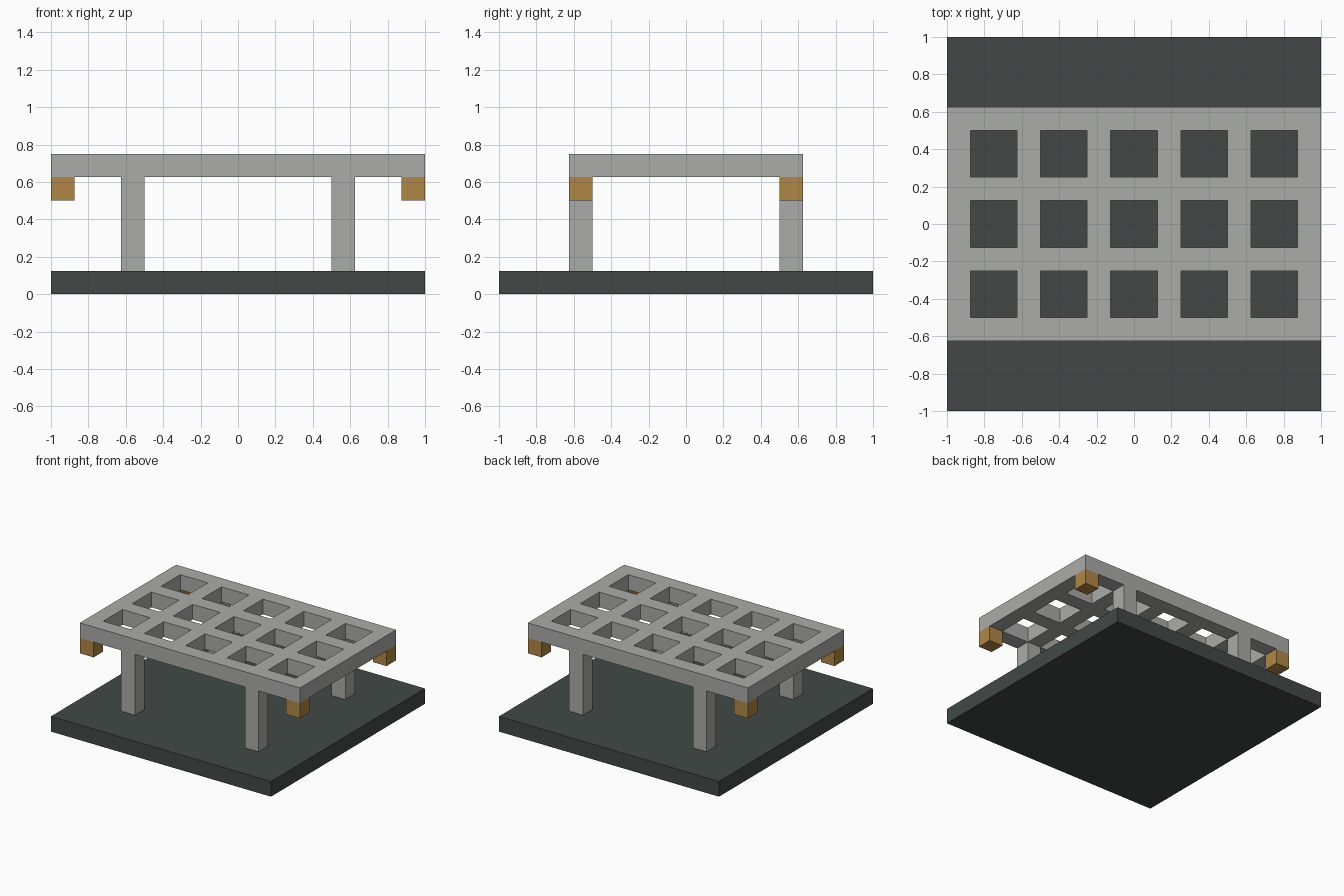
import bpy
import bmesh
from mathutils import Matrix

U = 0.125  # block size shared by all parts

cube = bpy.data.objects.get("Cube")
if cube:
    bpy.data.objects.remove(cube, do_unlink=True)


def material(name, rgb):
    mat = bpy.data.materials.new(name)
    mat.use_nodes = True
    mat.diffuse_color = (*rgb, 1)
    bsdf = next(n for n in mat.node_tree.nodes if n.type == "BSDF_PRINCIPLED")
    bsdf.inputs["Base Color"].default_value = (*rgb, 1)
    return mat


dark = material("dark slate", (0.054, 0.066, 0.063))
stone = material("light stone", (0.407, 0.407, 0.397))
amber = material("amber", (0.434, 0.242, 0.061))


def add_object(name, bm, mat):
    mesh = bpy.data.meshes.new(name)
    bm.to_mesh(mesh)
    bm.free()
    mesh.materials.append(mat)
    obj = bpy.data.objects.new(name, mesh)
    bpy.context.collection.objects.link(obj)
    return obj


def box(name, centre, size, mat):
    bm = bmesh.new()
    bmesh.ops.create_cube(bm, size=1, matrix=Matrix.Translation(centre) @ Matrix.Diagonal((*size, 1)))
    return add_object(name, bm, mat)


# Square floor slab
box("base_slab", (0, 0, U / 2), (2, 2, U), dark)

# Legs and hanging corner blocks, one of each per corner
for side, sx in (("left", 1), ("right", -1)):
    for end, sy in (("front", -1), ("back", 1)):
        y = sy * 4.5 * U
        box(f"{end}_{side}_leg", (sx * 4.5 * U, y, 3 * U), (U, U, 4 * U), stone)
        box(f"{end}_{side}_lamp", (sx * 7.5 * U, y, 4.5 * U), (U, U, U), amber)

# Lattice top: every third row and column of cells is a bar
columns, rows = 16, 10
bm = bmesh.new()
bmesh.ops.create_grid(bm, x_segments=columns, y_segments=rows, size=1)
for v in bm.verts:
    v.co.y *= rows / columns
    v.co.z = 6 * U
holes = []
for f in bm.faces:
    c = f.calc_center_median()
    i = round(c.x / U + columns / 2 - 0.5)
    j = round(c.y / U + rows / 2 - 0.5)
    if i % 3 and j % 3:
        holes.append(f)
bmesh.ops.delete(bm, geom=holes, context="FACES")
lattice = add_object("lattice_top", bm, stone)
solid = lattice.modifiers.new("thickness", "SOLIDIFY")
solid.thickness = U
solid.offset = -1
